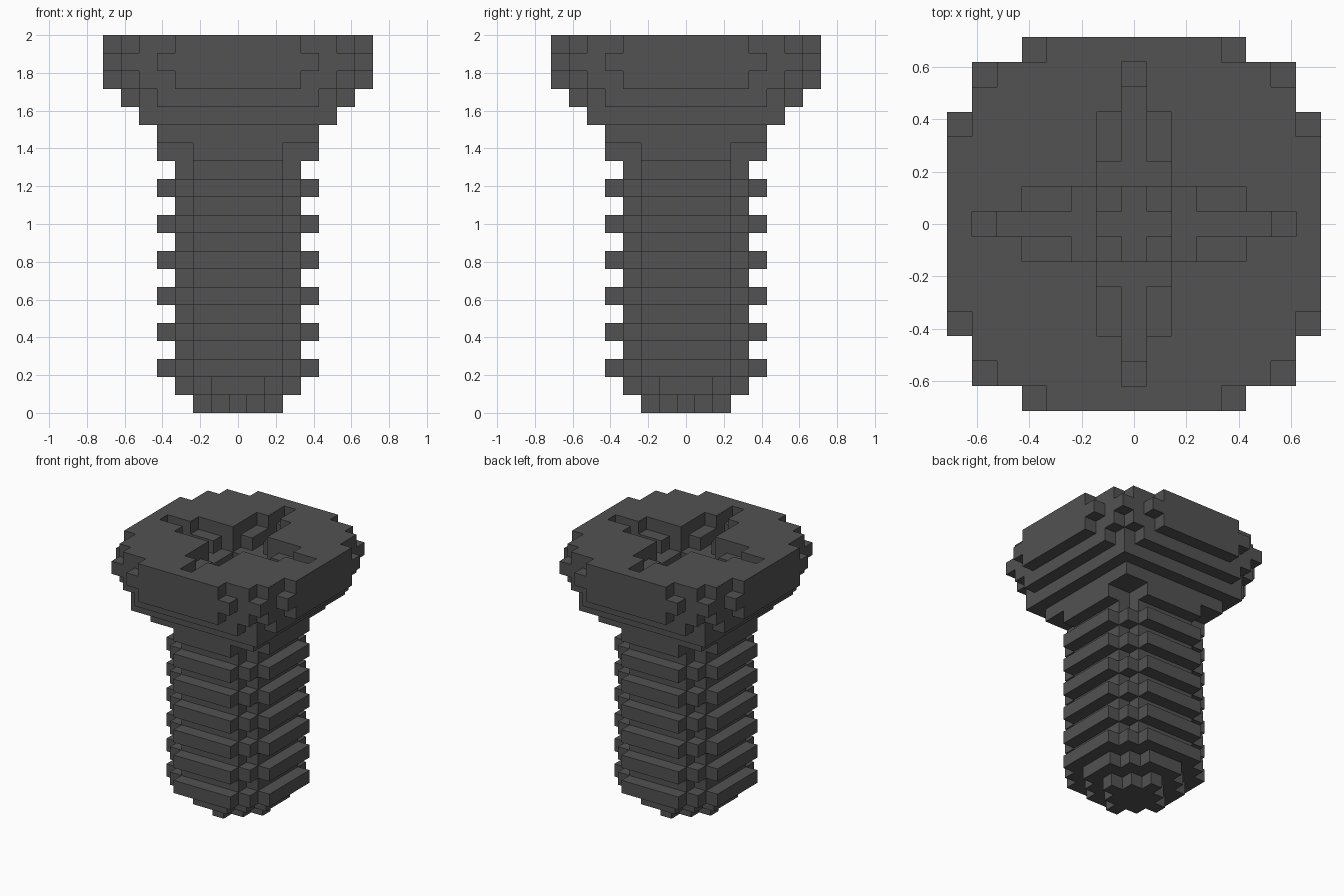
import bpy, bmesh, math

cube = bpy.data.objects.get("Cube")
if cube:
    bpy.data.objects.remove(cube, do_unlink=True)

U = 2 / 21  # edge of one block; the screw is 21 blocks tall

metal = bpy.data.materials.new("dark_grey_metal")
metal.use_nodes = True
COLOR = (0.085, 0.085, 0.085, 1)
metal.diffuse_color = COLOR
bsdf = next(n for n in metal.node_tree.nodes if n.type == 'BSDF_PRINCIPLED')
bsdf.inputs["Base Color"].default_value = COLOR
bsdf.inputs["Roughness"].default_value = 0.7


def disc(extents, z):
    """Blocks of one layer; extents[j] is the half width of the rows at +j and -j."""
    return {(i, s * j, z) for j, e in enumerate(extents) for s in (1, -1)
            for i in range(-e, e + 1)}


def cross(long, wide, z):
    """Cross slot: one-wide arms reaching 'long', three-wide arms reaching 'wide'."""
    cells = set()
    for half, reach in ((0, long), (1, wide)):
        for a in range(-half, half + 1):
            for b in range(-reach, reach + 1):
                cells |= {(a, b, z), (b, a, z)}
    return cells


# Cross-sections, from the middle row outwards
TIP = [2, 1, 0]
TAPER = [3, 3, 2, 1]
CORE = [3, 3, 3, 2]
THREAD = [4, 4, 4, 3, 2]
COLLAR_THREAD = [4, 4, 4, 2, 2]
RIM = [7, 7, 7, 7, 6, 6, 5, 3]
RIM_MIDDLE = [7, 7, 7, 7, 7, 6, 6, 4]

parts = {}

# Pointed end
parts["screw_tip"] = disc(TIP, 0) | disc(TAPER, 1)

# Shank with a thread on every second layer
shank = set()
for z in range(2, 15):
    shank |= disc(CORE if z % 2 else (COLLAR_THREAD if z == 14 else THREAD), z)
parts["threaded_shank"] = shank

# Stepped underside of the head, then its rounded rim
head = disc([4] * 5, 15) | disc([5] * 6, 16) | disc([6, 6, 6, 6, 6, 5, 4], 17)
head |= disc(RIM, 18) | disc(RIM_MIDDLE, 19) | disc(RIM, 20)

# Cross recess stepping down to the middle
head -= cross(6, 4, 20)
head -= cross(5, 2, 19)
head -= cross(1, 1, 18)
head -= cross(0, 0, 17)
parts["screw_head"] = head

solid = set().union(*parts.values())


def build(name, cells):
    """Skin the blocks with outer faces only and merge the flat areas."""
    bm = bmesh.new()
    verts = {}

    def vert(p):
        if p not in verts:
            verts[p] = bm.verts.new(((p[0] - 0.5) * U, (p[1] - 0.5) * U, p[2] * U))
        return verts[p]

    for c in sorted(cells):
        for axis in range(3):
            for side in (0, 1):
                n = list(c)
                n[axis] += 2 * side - 1
                if tuple(n) in solid:
                    continue
                u, v = (axis + 1) % 3, (axis + 2) % 3
                ring = []
                for du, dv in ((0, 0), (1, 0), (1, 1), (0, 1)):
                    p = list(c)
                    p[axis] += side
                    p[u] += du
                    p[v] += dv
                    ring.append(vert(tuple(p)))
                bm.faces.new(ring if side else ring[::-1])
    bmesh.ops.dissolve_limit(bm, angle_limit=math.radians(1),
                             verts=bm.verts, edges=bm.edges)
    mesh = bpy.data.meshes.new(name)
    bm.to_mesh(mesh)
    bm.free()
    mesh.materials.append(metal)
    obj = bpy.data.objects.new(name, mesh)
    bpy.context.collection.objects.link(obj)


for name, cells in parts.items():
    build(name, cells)
